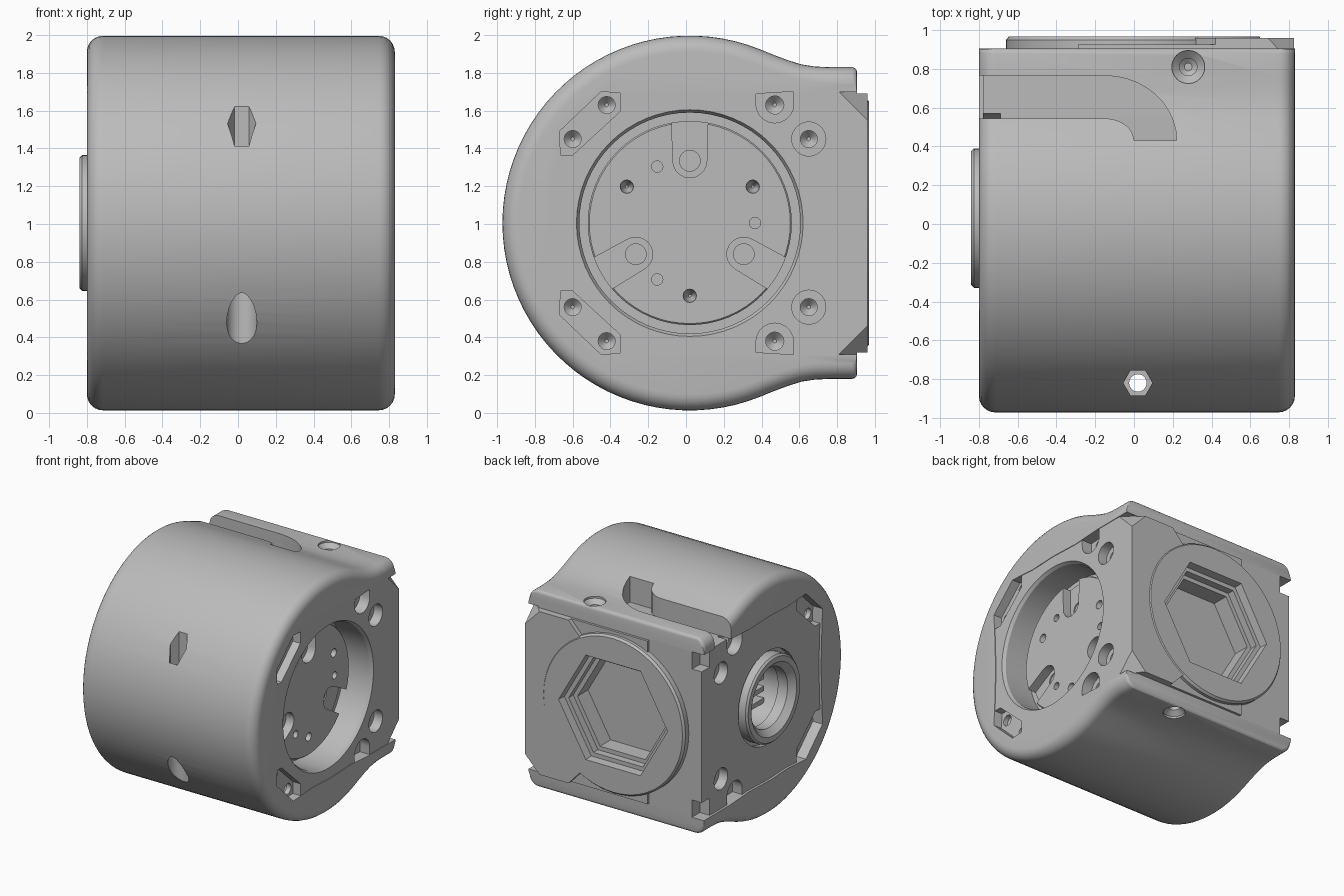
import bpy, bmesh, math
from mathutils import Vector

old = bpy.data.objects.get("Cube")
if old:
    bpy.data.objects.remove(old, do_unlink=True)

grey = bpy.data.materials.new("satin grey")
grey.use_nodes = True
grey.diffuse_color = (0.5, 0.5, 0.5, 1)
grey.node_tree.nodes["Principled BSDF"].inputs["Base Color"].default_value = grey.diffuse_color

CY, CZ = 0.02, 1.005          # shared axis of shell, recess and boss


def place(axis, u, v, w):
    return {"x": (w, u, v), "y": (u, w, v), "z": (u, v, w)}[axis]


def finish(name, bm):
    bmesh.ops.recalc_face_normals(bm, faces=bm.faces)
    me = bpy.data.meshes.new(name)
    bm.to_mesh(me)
    bm.free()
    me.materials.append(grey)
    ob = bpy.data.objects.new(name, me)
    bpy.context.collection.objects.link(ob)
    return ob


def loft(name, axis, rings):
    """Solid through (points, depth) rings of equal point count."""
    bm = bmesh.new()
    loops = [[bm.verts.new(place(axis, u, v, w)) for u, v in pts] for pts, w in rings]
    bm.faces.new(loops[0])
    bm.faces.new(loops[-1])
    n = len(loops[0])
    for a, b in zip(loops, loops[1:]):
        for i in range(n):
            bm.faces.new((a[i], a[(i + 1) % n], b[(i + 1) % n], b[i]))
    return finish(name, bm)


def prism(name, axis, pts, a, b):
    return loft(name, axis, [(pts, a), (pts, b)])


def circle(u, v, r, n=32):
    return [(u + r * math.cos(math.tau * i / n), v + r * math.sin(math.tau * i / n)) for i in range(n)]


def drum(name, axis, u, v, steps, n=32):
    """Turned solid from (radius, depth) steps."""
    return loft(name, axis, [(circle(u, v, r, n), w) for r, w in steps])


def combine(target, tool, operation="DIFFERENCE"):
    mod = target.modifiers.new("combine", "BOOLEAN")
    mod.operation, mod.object, mod.solver = operation, tool, "EXACT"
    dg = bpy.context.evaluated_depsgraph_get()
    me = bpy.data.meshes.new_from_object(target.evaluated_get(dg))
    target.modifiers.clear()
    target.data = me
    bpy.data.objects.remove(tool, do_unlink=True)


def flip(pts):
    return [(u, 2 * CZ - v) for u, v in pts]


# Inner profile shared by the block and the shell opening
upper = [(0.905, 1.70), (0.55, 1.70), (0.3, 1.685), (0.02, 1.695), (-0.2, 1.685),
         (-0.45, 1.70), (-0.67, 1.49), (-0.66, 1.3)]
inner = upper + [(-0.65, CZ)] + flip(upper)[::-1]

# Shell: round drum that flares into two lips at the back
lip = [(0.905, 1.83), (0.76, 1.83), (0.68, 1.834), (0.61, 1.845), (0.54, 1.867), (0.46, 1.897)]
arc = [(CY + 0.992 * math.cos(math.radians(a)), CZ + 0.992 * math.sin(math.radians(a)))
       for a in range(68, 293, 4)]
outer = lip + arc + flip(lip)[::-1]
shell = prism("shell", "x", outer + inner[::-1], -0.80, 0.83)
bm = bmesh.new()
bm.from_mesh(shell.data)
bm.verts.ensure_lookup_table()
n, m = len(outer), len(outer) + len(inner)
rims = [bm.edges.get((bm.verts[k + i], bm.verts[k + i + 1])) for k in (0, m) for i in range(n - 1)]
bmesh.ops.bevel(bm, geom=rims, offset=0.085, segments=6, profile=0.5, affect="EDGES")
mouth = [e for e in bm.edges if all(v.co.y > 0.904 and abs(v.co.z - CZ) > 0.72 for v in e.verts)]
bmesh.ops.bevel(bm, geom=mouth, offset=0.025, segments=3, profile=0.5, affect="EDGES")
bm.to_mesh(shell.data)
bm.free()

# Curved slot in the upper lip, open at one end
sweep = [(-0.15 + 0.37 * math.sin(t), 0.43 + 0.335 * math.cos(t))
         for t in [math.pi / 2 * i / 10 for i in range(11)]]
back = [(-0.15 + 0.15 * math.sin(t), 0.43 + 0.115 * math.cos(t))
        for t in [math.pi / 2 * i / 6 for i in range(6, -1, -1)]]
combine(shell, prism("slot", "z", [(-0.9, 0.765)] + sweep + back + [(-0.9, 0.545)], 1.66, 2.1))

# Vertical bolt passage at the front, and countersinks in both lips
combine(shell, drum("passage", "z", 0.02, -0.82, [(0.045, -0.1), (0.045, 2.1)]))
combine(shell, drum("nut_pocket", "z", 0.02, -0.82, [(0.075, 1.35), (0.075, 2.1)], 6))
combine(shell, drum("head_pocket", "z", 0.02, -0.82, [(0.08, -0.1), (0.08, 0.7)]))
for s in (1, -1):
    steps = [(0.02, 0.72), (0.045, 0.74), (0.045, 0.775), (0.085, 0.81), (0.085, 0.9)]
    combine(shell, drum("countersink", "z", 0.28, 0.81, [(r, CZ + s * w) for r, w in steps]))

# Block with its raised back plates
block = prism("block", "x", inner, -0.78, 0.825)
corner = [(0.825, 1.69), (0.42, 1.69), (0.3, 1.56)]
combine(block, prism("low_plate", "y", [(-0.29, 0.32), (0.82, 0.32), (0.82, 1.69), (-0.29, 1.69)],
                     0.8, 0.925), "UNION")
combine(block, prism("side_plate", "y", corner + flip(corner)[::-1], 0.8, 0.96), "UNION")
combine(block, drum("back_disc", "y", 0, CZ, [(0.66, 0.8), (0.66, 0.95), (0.645, 0.968)], 64), "UNION")

# Stepped hexagonal socket in the back
combine(block, drum("socket", "y", 0, CZ, [(0.42, 0.70), (0.42, 0.84), (0.46, 0.84001), (0.46, 0.90),
                                           (0.50, 0.90001), (0.52, 1.1)], 6))

# Clipped back corners on one side, notched back corners on the other
for s in (1, -1):
    tri = [Vector((0.825, 0.81, 0.695)), Vector((0.825, 0.97, 0.535)), Vector((0.67, 0.97, 0.695))]
    mid = sum(tri, Vector()) / 3
    bm = bmesh.new()
    for p in [mid + (q - mid) * 3 for q in tri] + [Vector((1.1, 1.25, 1.0))]:
        bm.verts.new((p.x, p.y, CZ + s * p.z))
    bmesh.ops.convex_hull(bm, input=bm.verts)
    combine(block, finish("corner_clip", bm))
    notch = [(0.8, CZ + s * z) for z in (0.55, 0.9)] + [(1.1, CZ + s * z) for z in (0.9, 0.55)]
    combine(block, prism("corner_notch", "x", notch, -1, -0.69))

# Screw pockets and holes on both side faces
for face, d in ((0.825, -1), (-0.78, 1)):
    for s in (1, -1):
        def z(v):
            return CZ + s * v
        strip = [(-0.8, 0.36), (-0.6, 0.36), (-0.35, 0.59), (-0.35, 0.8), (-0.8, 0.8)]
        combine(block, prism("strip_pocket", "x", [(y, z(v)) for y, v in strip], face - d * 0.1, face + d * 0.07))
        cup = [(0.37, 0.8)] + [(0.47 - 0.1 * math.cos(math.pi * i / 10), 0.63 - 0.1 * math.sin(math.pi * i / 10))
                               for i in range(11)] + [(0.57, 0.8)]
        combine(block, prism("cup_pocket", "x", [(y, z(v)) for y, v in cup], face - d * 0.1, face + d * 0.09))
        for y, v, r, deep in ((-0.42, 0.625, 0.045, 0.07), (-0.6, 0.445, 0.045, 0.07),
                              (0.47, 0.625, 0.048, 0.09), (0.65, 0.445, 0.045, 0.08)):
            combine(block, drum("screw_hole", "x", y, z(v), [
                (r, face - d * 0.1), (r, face + d * (deep + 0.04)), (0.01, face + d * (deep + 0.08))], 20))
        combine(block, drum("counterbore", "x", 0.65, z(0.445), [(0.09, face - d * 0.1), (0.09, face + d * 0.08)]))

# Round recess for the dial, and groove plus bore for the boss
combine(block, drum("recess", "x", CY, CZ, [(0.6, 0.95), (0.6, 0.825), (0.585, 0.8), (0.585, 0.56)], 64))
combine(block, drum("boss_seat", "x", 0.03, CZ, [(0.39, -1), (0.39, -0.74)], 48))
combine(block, drum("bore", "x", 0.03, CZ, [(0.26, -1), (0.26, -0.5)], 48))

# Dial with three radial slots and two rings of holes
dial = drum("dial", "x", CY, CZ, [(0.54, 0.5), (0.54, 0.635), (0.532, 0.643)], 64)


def polar(r, deg, side=0):
    a = math.radians(deg)
    return (CY + r * math.cos(a) - side * math.sin(a), CZ + r * math.sin(a) + side * math.cos(a))


for k in range(3):
    a = 90 + 120 * k
    end = [polar(0.33 - 0.09 * math.cos(t), a, 0.09 * math.sin(t))
           for t in [math.pi * (i / 10 - 0.5) for i in range(11)]]
    combine(dial, prism("dial_slot", "x", [polar(0.7, a, -0.1)] + end + [polar(0.7, a, 0.1)], 0.57, 0.9))
    combine(dial, drum("slot_hole", "x", *polar(0.33, a), [(0.055, 0.7), (0.055, 0.54), (0.01, 0.51)], 24))
    combine(dial, drum("cone_hole", "x", *polar(0.385, a - 60), [(0.035, 0.7), (0.035, 0.62), (0.008, 0.56)], 20))
    combine(dial, drum("pin_hole", "x", *polar(0.345, a + 30), [(0.03, 0.7), (0.03, 0.56)], 20))

# Boss: short hollow collar with ribs inside
boss = drum("boss", "x", 0.03, CZ, [(0.36, -0.70), (0.36, -0.825), (0.345, -0.84)], 48)
combine(boss, drum("boss_bore", "x", 0.03, CZ, [(0.3, -0.9), (0.3, -0.84), (0.25, -0.79), (0.25, -0.6)], 48))
for i in range(4):
    h = CZ - 0.15 + 0.1 * i
    prism("bore_rib", "x", [(-0.18, h - 0.02), (0.24, h - 0.02), (0.24, h + 0.02), (-0.18, h + 0.02)], -0.60, -0.5)

bpy.ops.object.select_all(action="DESELECT")
for ob in (shell, block, dial, boss):
    ob.select_set(True)
bpy.context.view_layer.objects.active = shell
bpy.ops.object.shade_smooth_by_angle(angle=math.radians(30))
